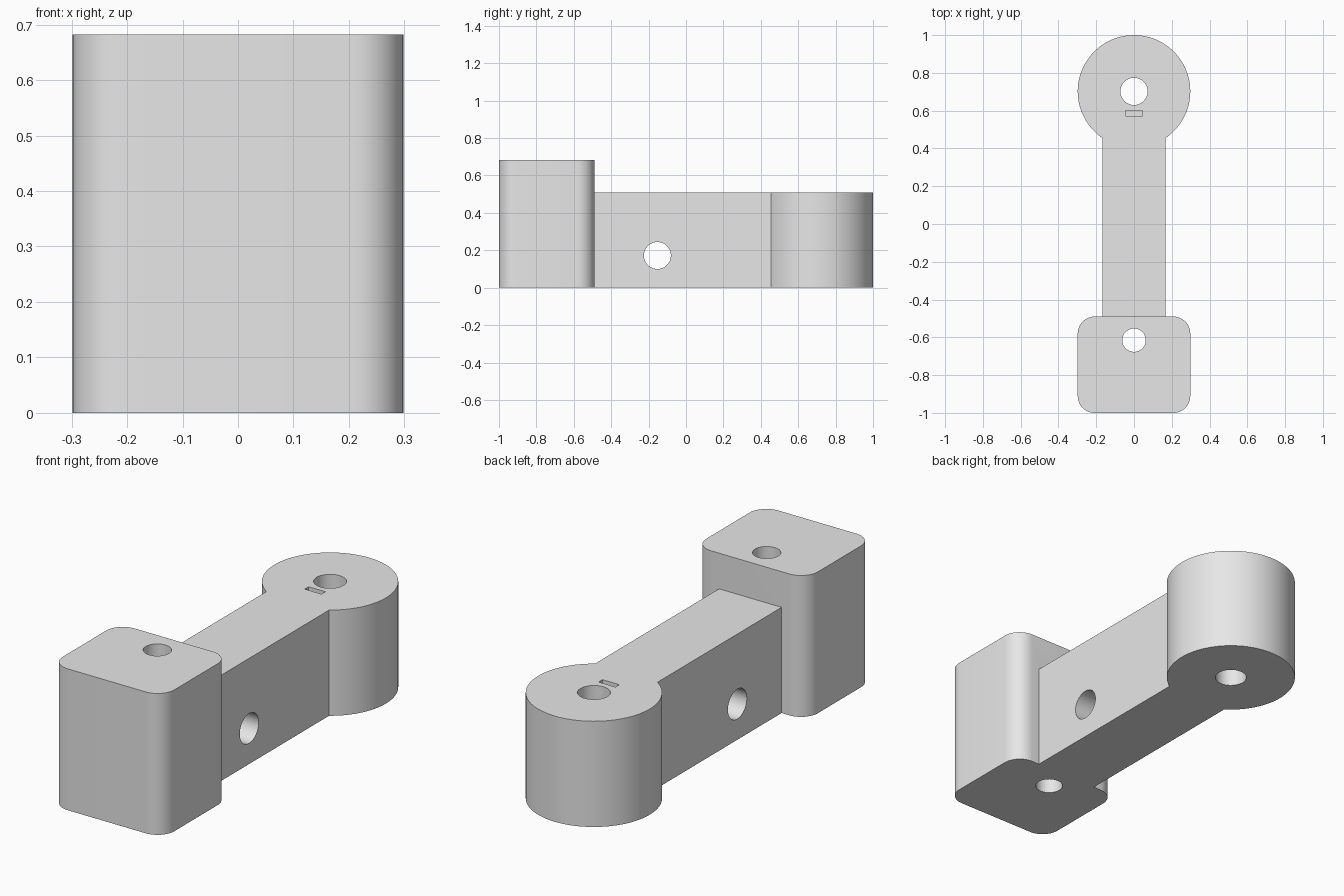
import bpy, bmesh
from math import pi, sin, cos, asin, radians

cube = bpy.data.objects.get("Cube")
if cube:
    bpy.data.objects.remove(cube, do_unlink=True)

grey = bpy.data.materials.new("plain_grey")
grey.use_nodes = True
grey.diffuse_color = (0.8, 0.8, 0.8, 1)
grey.node_tree.nodes["Principled BSDF"].inputs["Base Color"].default_value = (0.8, 0.8, 0.8, 1)


def arc(cx, cy, r, start, end, steps):
    """Points along a circular arc, both ends included."""
    angles = [start + (end - start) * i / steps for i in range(steps + 1)]
    return [(cx + r * cos(a), cy + r * sin(a)) for a in angles]


def circle(cx, cy, r, steps=64):
    return arc(cx, cy, r, 0, 2 * pi, steps)[:-1]


def extrude(name, outline, low, high, axis="z"):
    """Prism of an outline: (x, y) along z, or (y, z) along x."""
    bm = bmesh.new()
    place = (lambda u, v: (u, v, low)) if axis == "z" else (lambda u, v: (low, u, v))
    face = bm.faces.new([bm.verts.new(place(u, v)) for u, v in outline])
    top = bmesh.ops.extrude_face_region(bm, geom=[face])
    moved = [g for g in top["geom"] if isinstance(g, bmesh.types.BMVert)]
    step = high - low
    bmesh.ops.translate(bm, verts=moved, vec=(0, 0, step) if axis == "z" else (step, 0, 0))
    bmesh.ops.recalc_face_normals(bm, faces=bm.faces)
    mesh = bpy.data.meshes.new(name)
    bm.to_mesh(mesh)
    bm.free()
    mesh.materials.append(grey)
    obj = bpy.data.objects.new(name, mesh)
    bpy.context.collection.objects.link(obj)
    return obj


def combine(target, tool, operation):
    mod = target.modifiers.new(tool.name, "BOOLEAN")
    mod.operation = operation
    mod.solver = "EXACT"
    mod.object = tool
    bpy.context.view_layer.objects.active = target
    bpy.ops.object.modifier_apply(modifier=mod.name)
    bpy.data.objects.remove(tool, do_unlink=True)


# Arm with round boss, drawn as one keyhole outline
half_arm, boss_r, boss_y = 0.167, 0.298, 0.702
a = asin(half_arm / boss_r)
keyhole = [(-half_arm, -0.75), (half_arm, -0.75)]
keyhole += arc(0, boss_y, boss_r, -pi / 2 + a, 3 * pi / 2 - a, 112)
body = extrude("lever_body", keyhole, 0, 0.51)

# Tall end block with rounded corners
half_w, front, back, r = 0.298, -1, -0.49, 0.09
block = []
for i, (cx, cy) in enumerate([(half_w - r, back - r), (r - half_w, back - r),
                              (r - half_w, front + r), (half_w - r, front + r)]):
    block += arc(cx, cy, r, i * pi / 2, (i + 1) * pi / 2, 12)
combine(body, extrude("end_block", block, 0, 0.682), "UNION")

# Through holes and the shallow slot beside the boss hole
slot = [(-0.045, 0.572), (0.045, 0.572), (0.045, 0.602), (-0.045, 0.602)]
cutters = [
    extrude("boss_hole", circle(0, boss_y, 0.072), -0.1, 0.8),
    extrude("block_hole", circle(0, -0.615, 0.062), -0.1, 0.8),
    extrude("cross_hole", circle(-0.153, 0.172, 0.072), -0.4, 0.4, axis="x"),
    extrude("slot", slot, 0.48, 0.6),
]
for cutter in cutters:
    cutter.hide_render = True
    combine(body, cutter, "DIFFERENCE")

# Smooth the round walls, keep the rims sharp
bpy.ops.object.select_all(action="DESELECT")
body.select_set(True)
bpy.context.view_layer.objects.active = body
bpy.ops.object.shade_smooth_by_angle(angle=radians(30))
